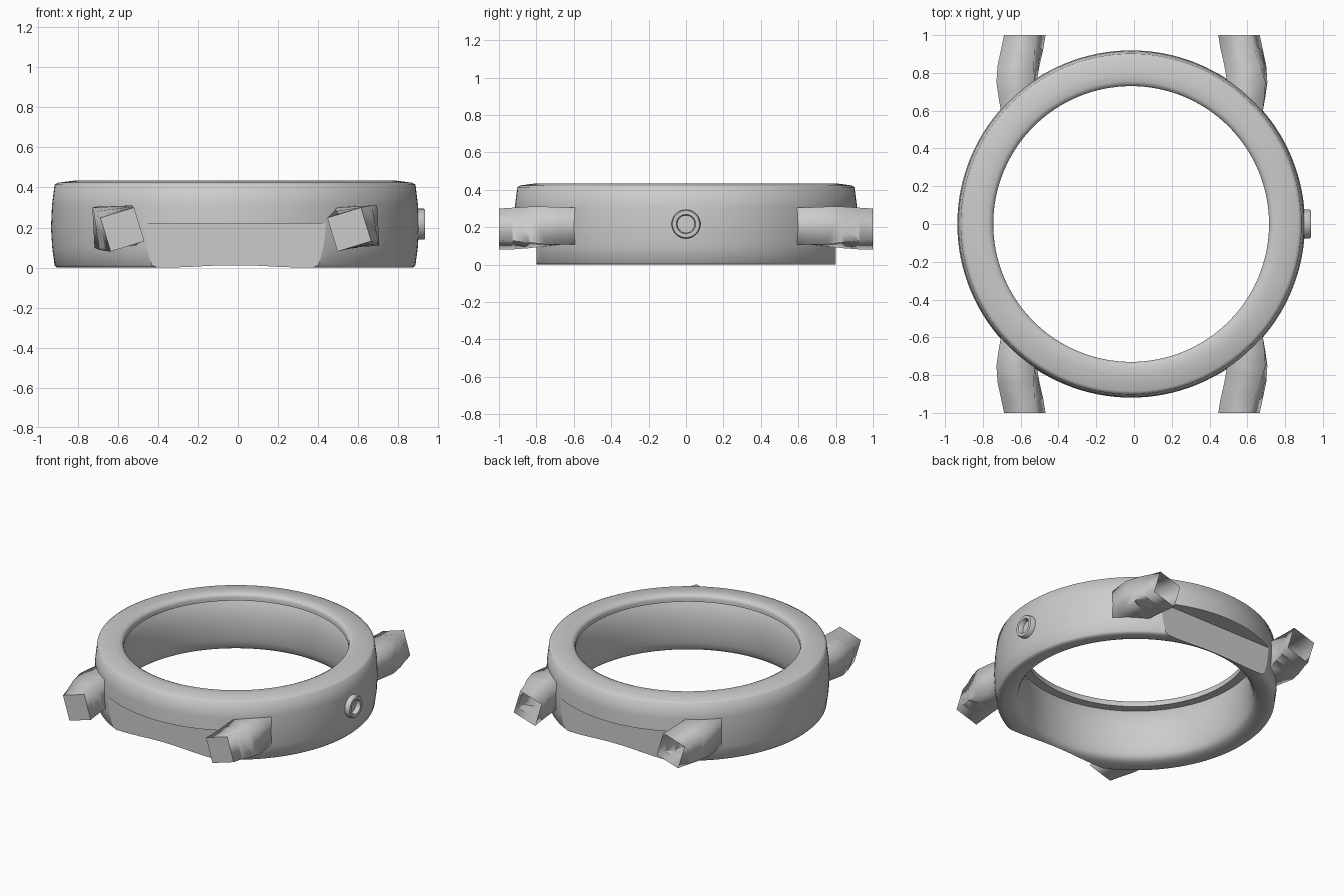
import bpy
import bmesh
from math import sin, cos, pi, radians

if "Cube" in bpy.data.objects:
    bpy.data.objects.remove(bpy.data.objects["Cube"], do_unlink=True)

# One plain grey for every part
grey = bpy.data.materials.new("metal_grey")
grey.use_nodes = True
colour = (0.6, 0.6, 0.6, 1)
grey.diffuse_color = colour
grey.node_tree.nodes["Principled BSDF"].inputs["Base Color"].default_value = colour


def activate(obj):
    bpy.ops.object.select_all(action='DESELECT')
    obj.select_set(True)
    bpy.context.view_layer.objects.active = obj


def add_object(name, bm, smooth_angle=None):
    bmesh.ops.recalc_face_normals(bm, faces=bm.faces)
    mesh = bpy.data.meshes.new(name)
    bm.to_mesh(mesh)
    bm.free()
    mesh.materials.append(grey)
    obj = bpy.data.objects.new(name, mesh)
    bpy.context.collection.objects.link(obj)
    if smooth_angle:
        activate(obj)
        bpy.ops.object.shade_smooth_by_angle(angle=radians(smooth_angle))
    return obj


def bridge(bm, rings, closed=False):
    """Join matching loops of vertices with smooth quads."""
    pairs = list(zip(rings, rings[1:]))
    if closed:
        pairs.append((rings[-1], rings[0]))
    for a, b in pairs:
        for i in range(len(a)):
            j = (i + 1) % len(a)
            bm.faces.new((a[i], a[j], b[j], b[i])).smooth = True


def lathe(name, profile, place, segments, smooth_angle):
    """Revolve a closed (radius, height) profile; place maps it into the model."""
    bm = bmesh.new()
    rings = []
    for r, h in profile:
        turn = [2 * pi * i / segments for i in range(segments)]
        rings.append([bm.verts.new(place(r * cos(t), r * sin(t), h)) for t in turn])
    bridge(bm, rings, closed=True)
    return add_object(name, bm, smooth_angle)


def cut(obj, cutter):
    """Subtract the cutter, moving to the next solver if one leaves obj untouched."""
    cutter.hide_render = True
    before = len(obj.data.vertices)
    for solver in ('EXACT', 'FLOAT', 'MANIFOLD'):
        mod = obj.modifiers.new("cut", 'BOOLEAN')
        mod.operation = 'DIFFERENCE'
        mod.solver = solver
        mod.object = cutter
        activate(obj)
        bpy.context.view_layer.update()
        bpy.ops.object.modifier_apply(modifier=mod.name)
        if len(obj.data.vertices) != before:
            break
    bpy.data.objects.remove(cutter, do_unlink=True)


# Case ring: bowed outside, thin lip over the opening, rounded inner wall
MID = -0.015
case_profile = [
    (0.89, 0), (0.902, 0.012), (0.914, 0.1), (0.92, 0.2), (0.915, 0.31),
    (0.902, 0.415), (0.885, 0.424), (0.80, 0.435), (0.755, 0.435),
    (0.735, 0.425), (0.73, 0.41), (0.73, 0.385), (0.79, 0.385),
    (0.768, 0.34), (0.751, 0.28), (0.745, 0.21), (0.747, 0.14),
    (0.755, 0.08), (0.766, 0.04), (0.78, 0.021), (0.80, 0.011),
    (0.825, 0.004), (0.855, 0),
]
case = lathe("case_ring", case_profile, lambda a, b, h: (a + MID, b, h), 128, 80)

# Flat recesses for the strap at front and back
for side in (-1, 1):
    bm = bmesh.new()
    bmesh.ops.create_cube(bm, size=1)
    for v in bm.verts:
        v.co.x *= 1.3
        v.co.y = side * (0.8 if v.co.y < 0 else 1.1)
        v.co.z = -0.1 if v.co.z < 0 else 0.22
    cut(case, add_object("strap_recess_cutter", bm))

# Lugs: twisted square bars, stations are (y, x, z, half size, twist)
stations = [
    (1.0, 0.567, 0.190, 0.088, 17),
    (0.93, 0.580, 0.193, 0.091, 15),
    (0.84, 0.600, 0.199, 0.097, 9),
    (0.75, 0.611, 0.204, 0.101, 3),
    (0.67, 0.605, 0.206, 0.099, 1),
    (0.58, 0.592, 0.207, 0.098, 0),
]


def make_lug(name, sx, sy):
    bm = bmesh.new()
    rings = []
    for y, x, z, half, twist in stations:
        corners = [radians(45 + 90 * i + twist) for i in range(4)]
        reach = half * 2 ** 0.5
        rings.append([bm.verts.new((sx * x - 0.011 + reach * cos(t), sy * y,
                                    z + reach * sin(t))) for t in corners])
    bridge(bm, rings)
    bm.faces.new(rings[0])
    bm.faces.new(rings[-1])
    lug = add_object(name, bm)

    # Pin hole straight through the lug
    bm = bmesh.new()
    bmesh.ops.create_cone(bm, cap_ends=True, segments=32, radius1=0.044,
                          radius2=0.044, depth=0.6)
    for v in bm.verts:
        a, b, h = v.co
        v.co = (h + sx * 0.58, b + sy * 0.877, a + 0.142)
    cut(lug, add_object("pin_hole_cutter", bm, 40))

    # Rear lugs are open at the tip
    if sy > 0:
        bm = bmesh.new()
        bm.from_mesh(lug.data)
        tips = [f for f in bm.faces if f.calc_center_median().y > 0.999]
        bmesh.ops.delete(bm, geom=tips, context='FACES')
        bm.to_mesh(lug.data)
        bm.free()


for end, sy in (("front", -1), ("back", 1)):
    for hand, sx in (("left", 1), ("right", -1)):
        make_lug(f"{end}_{hand}_lug", sx, sy)

# Small raised collar on the left side of the case
collar_profile = [(0.047, 0.88), (0.077, 0.88), (0.077, 0.93),
                  (0.072, 0.936), (0.052, 0.936), (0.047, 0.93)]
lathe("side_collar", collar_profile, lambda a, b, h: (h, a, b + 0.217), 48, 40)
